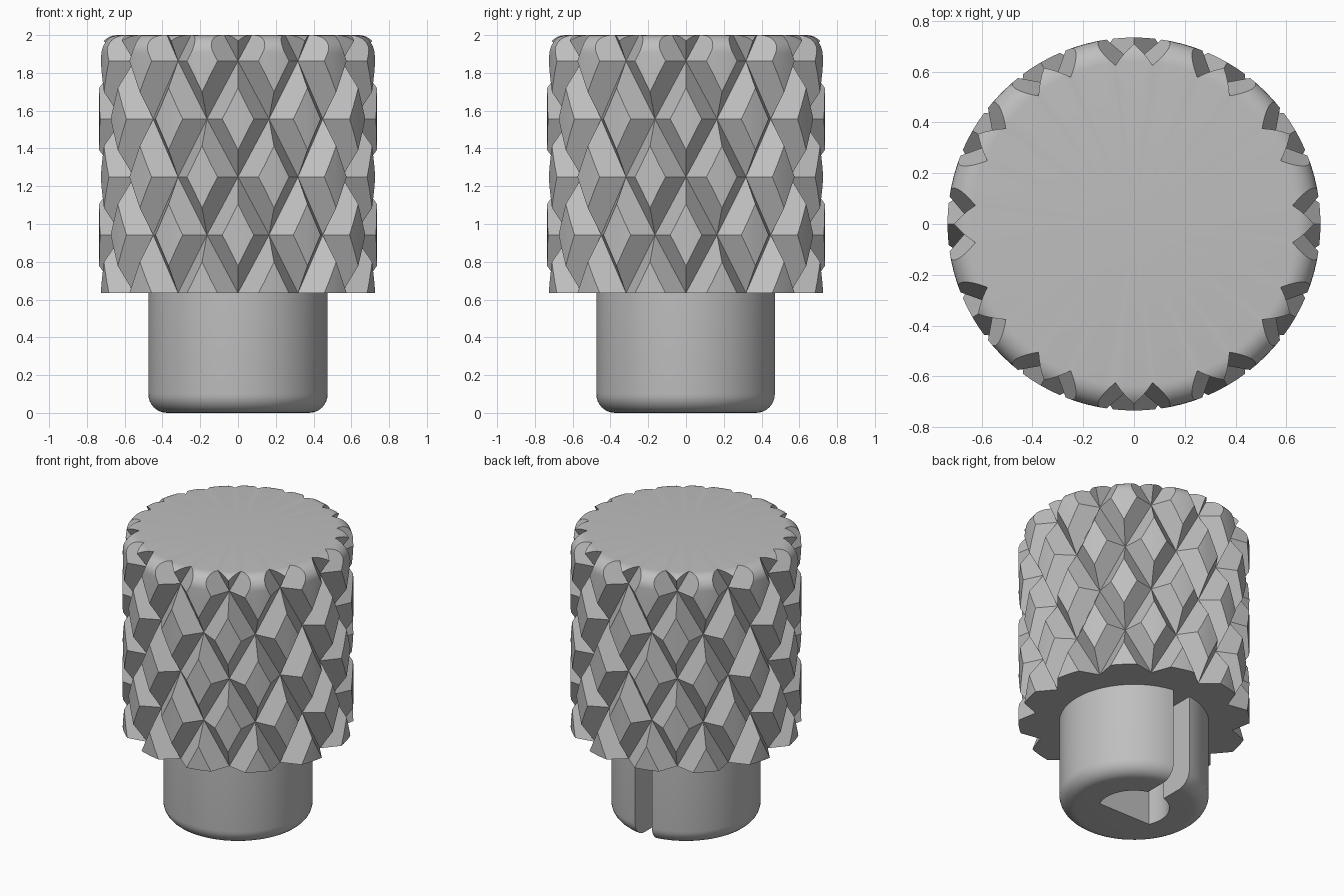
import bpy, bmesh
from math import sin, cos, pi, radians

if "Cube" in bpy.data.objects:
    bpy.data.objects.remove(bpy.data.objects["Cube"])

grey = bpy.data.materials.new("plain grey")
grey.use_nodes = True
COLOR = (0.52, 0.52, 0.52, 1)
grey.diffuse_color = COLOR
grey.node_tree.nodes["Principled BSDF"].inputs["Base Color"].default_value = COLOR


def finish(name, bm):
    bmesh.ops.recalc_face_normals(bm, faces=bm.faces)
    mesh = bpy.data.meshes.new(name)
    bm.to_mesh(mesh)
    bm.free()
    mesh.materials.append(grey)
    obj = bpy.data.objects.new(name, mesh)
    bpy.context.collection.objects.link(obj)
    return obj


def lathe(name, profile, steps=96):
    """Solid of revolution from (radius, z) points that start and end on the axis."""
    bm = bmesh.new()
    verts = [bm.verts.new((r, 0, z)) for r, z in profile]
    edges = [bm.edges.new(pair) for pair in zip(verts, verts[1:])]
    bmesh.ops.spin(bm, geom=verts + edges, cent=(0, 0, 0), axis=(0, 0, 1),
                   angle=2 * pi, steps=steps, use_merge=True)
    bmesh.ops.remove_doubles(bm, verts=bm.verts, dist=1e-5)
    return finish(name, bm)


def prism(name, outline, low, high):
    bm = bmesh.new()
    face = bm.faces.new([bm.verts.new((x, y, low)) for x, y in outline])
    top = bmesh.ops.extrude_face_region(bm, geom=[face])["geom"]
    moved = [v for v in top if isinstance(v, bmesh.types.BMVert)]
    bmesh.ops.translate(bm, verts=moved, vec=(0, 0, high - low))
    return finish(name, bm)


def boolean(obj, other, operation):
    mod = obj.modifiers.new("cut", "BOOLEAN")
    mod.object, mod.operation, mod.solver = other, operation, "EXACT"
    bpy.context.view_layer.objects.active = obj
    bpy.ops.object.modifier_apply(modifier=mod.name)
    bpy.data.objects.remove(other)


def smooth(obj, degrees):
    bpy.ops.object.select_all(action="DESELECT")
    obj.select_set(True)
    bpy.context.view_layer.objects.active = obj
    bpy.ops.object.shade_smooth_by_angle(angle=radians(degrees))


def fillet(radius, z, size, start, count=8):
    """Quarter-round profile about the point (radius, z)."""
    angles = [start + pi / 2 * i / count for i in range(count + 1)]
    return [(radius + size * cos(a), z + size * sin(a)) for a in angles]


# Knurled grip: pyramids between crossing spiral grooves
BASE, TOP, ROW = 0.635, 2.0, 0.307
TEETH, VALLEY, APEX, RADIUS = 12, 0.635, 0.85, 0.735
bm = bmesh.new()
points = {}


def point(col, row, radius=VALLEY):
    """Shared vertex on a lattice of half-tooth columns and rows."""
    key = (col % (2 * TEETH), row)
    if key not in points:
        a = pi * col / TEETH
        points[key] = bm.verts.new((radius * sin(a), -radius * cos(a), BASE + ROW * row))
    return points[key]


for row in range(-1, 6):
    for col in range((row + 1) % 2, 2 * TEETH, 2):
        apex = bm.verts.new((APEX * sin(pi * col / TEETH), -APEX * cos(pi * col / TEETH),
                             BASE + ROW * row))
        ring = [point(col, row - 1), point(col + 1, row), point(col, row + 1), point(col - 1, row)]
        for i in range(4):
            bm.faces.new((ring[i], ring[(i + 1) % 4], apex))

# close both zigzag ends beyond the trimmed length
rims = [e for e in bm.edges if e.is_boundary]
low, high = bm.verts.new((0, 0, BASE - 1)), bm.verts.new((0, 0, TOP + 1))
for e in rims:
    end = high if e.verts[0].co.z > 1 else low
    bm.faces.new((e.verts[0], e.verts[1], end))
grip = finish("knurled_grip", bm)

# Trim the grip to a round body with a softened top edge
EDGE = 0.095
body = lathe("grip_envelope", [(0, BASE), (RADIUS, BASE)]
             + fillet(RADIUS - EDGE, TOP - EDGE, EDGE, 0) + [(0, TOP)])
boolean(grip, body, "INTERSECT")
smooth(grip, 15)

# Shaft collar with rounded lower edge
SHAFT, ROUND = 0.475, 0.1
shaft = lathe("shaft_collar", [(0, 0)] + fillet(SHAFT - ROUND, ROUND, ROUND, -pi / 2)
              + [(SHAFT, BASE + 0.005), (0, BASE + 0.005)])

# D-shaped bore, flat towards the front
BORE, FLAT = 0.225, radians(-25)
sweep = pi - 2 * FLAT
outline = [(BORE * cos(FLAT + sweep * i / 40), BORE * sin(FLAT + sweep * i / 40))
           for i in range(41)]
boolean(shaft, prism("bore_cutter", outline, -0.1, 0.8), "DIFFERENCE")

# Slot through the rear wall of the collar
SLOT = 0.065
boolean(shaft, prism("slot_cutter", [(-SLOT, 0.1), (SLOT, 0.1), (SLOT, 0.6), (-SLOT, 0.6)],
                     -0.1, 0.8), "DIFFERENCE")
smooth(shaft, 30)
